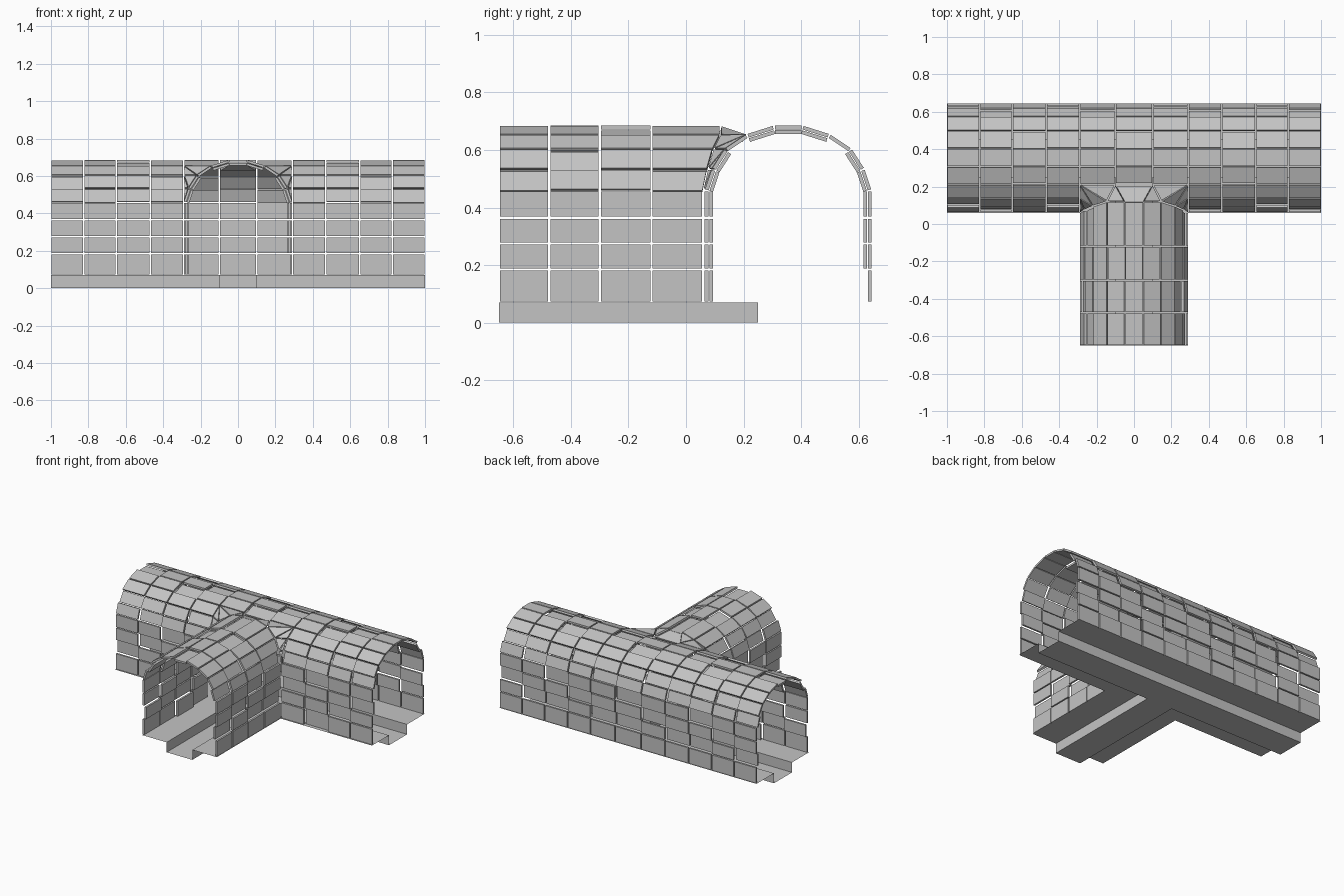
import bpy, bmesh
from mathutils import Vector

cube = bpy.data.objects.get("Cube")
if cube:
    bpy.data.objects.remove(cube, do_unlink=True)

stone = bpy.data.materials.new("pale grey stone")
stone.use_nodes = True
GREY = (0.55, 0.55, 0.55, 1)
stone.diffuse_color = GREY
stone.node_tree.nodes["Principled BSDF"].inputs["Base Color"].default_value = GREY

GAP, THICK, SUNK = 0.004, 0.013, 0.016
CENTRE_Y = 0.355
FLOOR = 0.07

# Half of the arch outline (distance from axis, height), then mirrored
half = [(0.29, FLOOR), (0.29, 0.185), (0.29, 0.275), (0.29, 0.365), (0.29, 0.46),
        (0.265, 0.535), (0.22, 0.605), (0.145, 0.655), (0.05, 0.685)]
arch = half + [(-u, z) for u, z in reversed(half)]
ROWS = len(arch) - 1

half_cuts = [0.1, 0.29, 0.47, 0.65, 0.825, 1.0]
main_cuts = [-x for x in reversed(half_cuts)] + half_cuts
branch_cuts = [-0.65, -0.475, -0.3, -0.12]
# Where each arch point of the branch stops against the main tunnel
stops = [0.06] * 5 + [0.075, 0.095, 0.12, 0.12]
stops += stops[::-1]

# Sunken tiles, by row for each column of the repeating pattern of three
sunken = [{1, 4, 8, 11, 15}, {2, 5, 12, 14}, {1, 3, 7, 9, 13, 16}]


def finish(bm, name):
    mesh = bpy.data.meshes.new(name)
    bm.to_mesh(mesh)
    bm.free()
    mesh.materials.append(stone)
    obj = bpy.data.objects.new(name, mesh)
    bpy.context.collection.objects.link(obj)
    return obj


def tile(bm, corners, inside, sunk=False):
    """Thin slab on three or four corners, inset by a joint and set in towards the axis."""
    pts = [Vector(c) for c in corners]
    mid = sum(pts, Vector()) / len(pts)
    normal = (pts[1] - pts[0]).cross(pts[-1] - pts[0]).normalized()
    if normal.dot(mid - Vector(inside)) < 0:
        normal = -normal
        pts.reverse()
    count = len(pts)
    inset = []
    for i, p in enumerate(pts):
        a = (pts[i - 1] - p).normalized()
        b = (pts[(i + 1) % count] - p).normalized()
        inset.append(p + (a + b) * GAP)
    depth = SUNK if sunk else 0
    outer = [bm.verts.new(p - normal * depth) for p in inset]
    inner = [bm.verts.new(p - normal * (depth + THICK)) for p in inset]
    bm.faces.new(outer)
    bm.faces.new(inner[::-1])
    for i in range(count):
        j = (i + 1) % count
        bm.faces.new((outer[i], inner[i], inner[j], outer[j]))


# Main tunnel, left open below the crown where the branch joins
bm = bmesh.new()
for col, (x0, x1) in enumerate(zip(main_cuts, main_cuts[1:])):
    for row in range(ROWS):
        (u0, z0), (u1, z1) = arch[row], arch[row + 1]
        y0, y1 = CENTRE_Y + u0, CENTRE_Y + u1
        if abs(x0 + x1) < 0.5 and row > 9:
            continue
        tile(bm, [(x0, y0, z0), (x1, y0, z0), (x1, y1, z1), (x0, y1, z1)],
             ((x0 + x1) / 2, CENTRE_Y, 0.35), row in sunken[col % 3])
# Crown strip above the opening
for x0, x1 in zip(main_cuts[4:7], main_cuts[5:8]):
    (u0, z0), (u1, z1) = arch[9], arch[10]
    tile(bm, [(x0, CENTRE_Y + u0, z0), (x1, CENTRE_Y + u0, z0),
              (x1, CENTRE_Y + u1, z1), (x0, CENTRE_Y + u1, z1)], (0, CENTRE_Y, 0.35)) \
        if ROWS < 10 else None
finish(bm, "main_tunnel_tiles")

# Branch tunnel
bm = bmesh.new()
for col, y0 in enumerate(branch_cuts):
    for row in range(ROWS):
        (u0, z0), (u1, z1) = arch[row], arch[row + 1]
        last = col == len(branch_cuts) - 1
        ya = stops[row] if last else branch_cuts[col + 1]
        yb = stops[row + 1] if last else branch_cuts[col + 1]
        tile(bm, [(u0, y0, z0), (u0, ya, z0), (u1, yb, z1), (u1, y0, z1)],
             (0, y0, 0.35), row in sunken[col % 3])
finish(bm, "branch_tunnel_tiles")

# Flared tiles joining the branch mouth to the edge of the opening
bm = bmesh.new()
near = [(u, stops[i], z) for i, (u, z) in enumerate(half)][4:]
far = [(0.29, CENTRE_Y - u, z) for u, z in half[4:8]] + [(0.1, CENTRE_Y - 0.145, 0.655)]
inside = (0, 0.2, 0.35)
for side in (-1, 1):
    flip = lambda p: (p[0] * side, p[1], p[2])
    for i in range(4):
        a, b, c, d = map(flip, (near[i], far[i], far[i + 1], near[i + 1]))
        if i:
            tile(bm, [a, b, c], inside)
        tile(bm, [a, c, d], inside)
a, b = near[-1], far[-1]
tile(bm, [a, b, (-b[0], b[1], b[2]), (-a[0], a[1], a[2])], inside, True)
finish(bm, "junction_tiles")

# Floor sheet: raised walkways beside a sunken T-shaped channel
bm = bmesh.new()


def sheet(points):
    bm.faces.new([bm.verts.new(p) for p in points])


def drop(x0, y0, x1, y1):
    sheet([(x0, y0, 0), (x1, y1, 0), (x1, y1, FLOOR), (x0, y0, FLOOR)])


BACK, FRONT = 0.45, 0.25
sheet([(-1, BACK, FLOOR), (1, BACK, FLOOR), (1, 0.645, FLOOR), (-1, 0.645, FLOOR)])
drop(1, BACK, -1, BACK)
sheet([(-1, FRONT, 0), (1, FRONT, 0), (1, BACK, 0), (-1, BACK, 0)])
sheet([(-0.1, -0.65, 0), (0.1, -0.65, 0), (0.1, FRONT, 0), (-0.1, FRONT, 0)])
for side in (-1, 1):
    outline = [(0.1, FRONT), (0.1, -0.65), (0.29, -0.65), (0.29, 0.06), (1, 0.06), (1, FRONT)]
    if side < 0:
        outline.reverse()
    sheet([(x * side, y, FLOOR) for x, y in outline])
    drop(side * 0.1, FRONT, side, FRONT)
    drop(side * 0.1, -0.65, side * 0.1, FRONT)
finish(bm, "floor")
